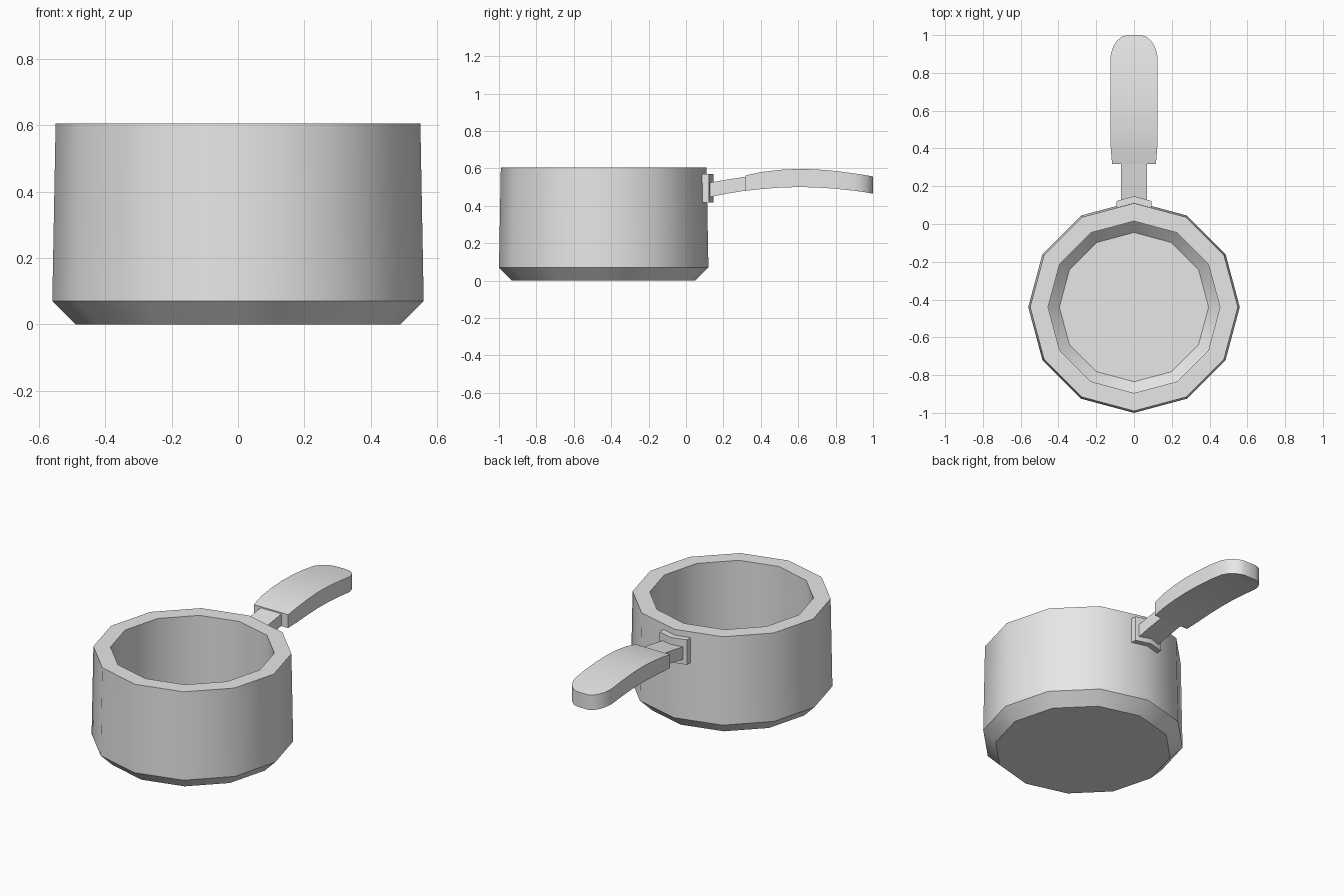
import bpy, bmesh, math

cube = bpy.data.objects.get("Cube")
if cube:
    bpy.data.objects.remove(cube, do_unlink=True)

grey = bpy.data.materials.new("plain_grey")
grey.use_nodes = True
grey.diffuse_color = (0.8, 0.8, 0.8, 1)
grey.node_tree.nodes["Principled BSDF"].inputs["Base Color"].default_value = (0.8, 0.8, 0.8, 1)


def loft(name, rings, angle):
    """Skin a list of equal-length closed rings and cap both ends."""
    bm = bmesh.new()
    loops = [[bm.verts.new(p) for p in ring] for ring in rings]
    n = len(loops[0])
    for a, b in zip(loops, loops[1:]):
        for i in range(n):
            j = (i + 1) % n
            bm.faces.new((a[i], a[j], b[j], b[i]))
    bm.faces.new(loops[0][::-1])
    bm.faces.new(loops[-1])
    bmesh.ops.recalc_face_normals(bm, faces=bm.faces)
    mesh = bpy.data.meshes.new(name)
    bm.to_mesh(mesh)
    bm.free()
    mesh.materials.append(grey)
    obj = bpy.data.objects.new(name, mesh)
    bpy.context.collection.objects.link(obj)
    bpy.ops.object.select_all(action="DESELECT")
    obj.select_set(True)
    bpy.context.view_layer.objects.active = obj
    bpy.ops.object.shade_smooth_by_angle(angle=math.radians(angle))
    return obj


def circle(radius, z, sides=12, cy=-0.44):
    steps = [2 * math.pi * i / sides for i in range(sides)]
    return [(radius * math.cos(t), cy + radius * math.sin(t), z) for t in steps]


def section(y, half, low, high):
    return [(-half, y, low), (half, y, low), (half, y, high), (-half, y, high)]


# Pot: outer wall, rim, inner wall and floor, with chamfered bottom corners
pot_profile = [(0.49, 0), (0.56, 0.07), (0.55, 0.605),
               (0.455, 0.605), (0.457, 0.16), (0.395, 0.1)]
loft("pot", [circle(r, z) for r, z in pot_profile], 35)

# Mounting plate, bent around the pot wall
plate = [(-0.092, 0.122), (0, 0.147), (0.092, 0.122),
         (0.092, 0.085), (0, 0.1), (-0.092, 0.085)]
loft("handle_plate", [[(x, y, z) for x, y in plate] for z in (0.418, 0.57)], 35)

# Neck between plate and grip
neck = [(0.12, 0.445, 0.523), (0.22, 0.465, 0.54), (0.34, 0.485, 0.558)]
loft("handle_neck", [section(y, 0.07, a, b) for y, a, b in neck], 35)

# Arched grip with a rounded end
grip = [(0.318, 0.116, 0.48, 0.562), (0.4, 0.123, 0.489, 0.58),
        (0.5, 0.125, 0.497, 0.592), (0.6, 0.125, 0.5, 0.597),
        (0.7, 0.125, 0.498, 0.594), (0.8, 0.125, 0.491, 0.586),
        (0.9, 0.123, 0.48, 0.573), (0.94, 0.11, 0.475, 0.567),
        (0.97, 0.09, 0.47, 0.562), (0.99, 0.066, 0.466, 0.558),
        (1.0, 0.04, 0.464, 0.556)]
loft("handle_grip", [section(*s) for s in grip], 40)
